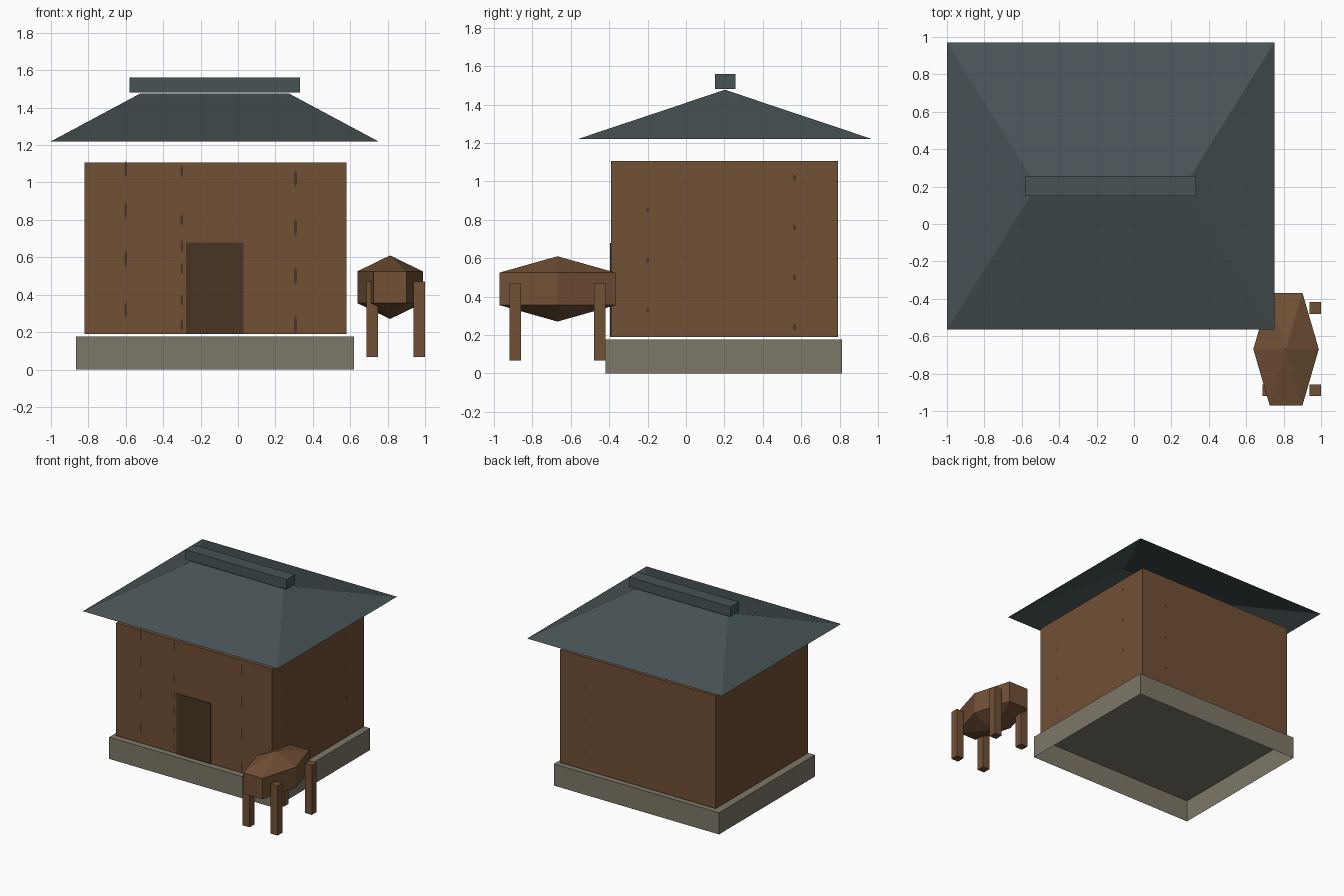
import bpy, bmesh, math
from mathutils import Vector

if "Cube" in bpy.data.objects:
    bpy.data.objects.remove(bpy.data.objects["Cube"])


def srgb(r, g, b):
    def lin(c):
        c /= 255
        return c / 12.92 if c <= 0.04045 else ((c + 0.055) / 1.055) ** 2.4
    return (lin(r), lin(g), lin(b), 1)


def material(name, rgb):
    m = bpy.data.materials.new(name)
    m.diffuse_color = srgb(*rgb)
    m.use_nodes = True
    m.node_tree.nodes["Principled BSDF"].inputs["Base Color"].default_value = m.diffuse_color
    return m


WOOD = material("brown_wood", (113, 80, 53))
DARK = material("dark_wood", (74, 53, 36))
STONE = material("grey_stone", (125, 119, 104))
SLATE = material("slate_roof", (72, 83, 85))


def finish(name, bm, mat, fix_normals=True):
    if fix_normals:
        bmesh.ops.recalc_face_normals(bm, faces=bm.faces)
    me = bpy.data.meshes.new(name)
    bm.to_mesh(me)
    bm.free()
    me.materials.append(mat)
    ob = bpy.data.objects.new(name, me)
    bpy.context.collection.objects.link(ob)
    return ob


def box(name, lo, hi, mat, open_bottom=False):
    bm = bmesh.new()
    bmesh.ops.create_cube(bm, size=1)
    for v in bm.verts:
        v.co = Vector([lo[i] if v.co[i] < 0 else hi[i] for i in range(3)])
    bmesh.ops.recalc_face_normals(bm, faces=bm.faces)
    if open_bottom:
        low = [f for f in bm.faces if f.normal.z < -0.5]
        bmesh.ops.delete(bm, geom=low, context='FACES')
    return finish(name, bm, mat, False)


# Stone plinth (hollow underneath), walls and door
box("stone_base", (-0.866, -0.418, 0), (0.62, 0.813, 0.176), STONE, True)
box("house_walls", (-0.822, -0.39, 0.19), (0.58, 0.792, 1.107), WOOD)
box("door", (-0.278, -0.396, 0.19), (0.03, -0.389, 0.68), DARK)

# Hipped roof, open underneath
bm = bmesh.new()
eave = [bm.verts.new((x, y, 1.22)) for x, y in
        ((-1, -0.564), (0.75, -0.564), (0.75, 0.97), (-1, 0.97))]
left, right = (bm.verts.new((x, 0.203, 1.477)) for x in (-0.52, 0.27))
for f in ((eave[0], eave[1], right, left), (eave[1], eave[2], right),
          (eave[2], eave[3], left, right), (eave[3], eave[0], left)):
    bm.faces.new(f)
finish("hipped_roof", bm, SLATE, False)

# Ridge beam
box("roof_ridge", (-0.58, 0.15, 1.48), (0.332, 0.257, 1.56), SLATE)

# Six-sided rounded trough body: two rings and two poles
bm = bmesh.new()
cx, cy, cz = 0.813, -0.669, 0.44
rings = []
for z in (-0.085, 0.085):
    rings.append([bm.verts.new((cx + 0.175 * math.cos(i * math.pi / 3),
                                cy + 0.348 * math.sin(i * math.pi / 3), cz + z))
                  for i in range(6)])
bottom = bm.verts.new((cx, cy, cz - 0.17))
top = bm.verts.new((cx, cy, cz + 0.17))
for i in range(6):
    j = (i + 1) % 6
    bm.faces.new((rings[0][i], rings[0][j], rings[1][j], rings[1][i]))
    bm.faces.new((rings[1][i], rings[1][j], top))
    bm.faces.new((rings[0][j], rings[0][i], bottom))
finish("stand_body", bm, WOOD)

# Four legs
for side, x in (("left", 0.686), ("right", 0.938)):
    for end, y in (("front", -0.92), ("back", -0.48)):
        box(f"{end}_{side}_leg", (x, y, 0.067), (x + 0.062, y + 0.062, 0.47), WOOD)


# Dark wood knots: thin lens-shaped plates on the walls
def knots(name, origin, along, normal, heights, half_w, half_h):
    bm = bmesh.new()
    a, n = Vector(along), Vector(normal)
    for z in heights:
        c = Vector((origin[0], origin[1], z)) + n * 0.002
        pts = [c + a * (half_w * math.cos(t)) + Vector((0, 0, half_h * math.sin(t)))
               for t in (i * math.pi / 3 + math.pi / 6 for i in range(6))]
        f = bm.faces.new([bm.verts.new(p) for p in pts])
        f.normal_update()
        if f.normal.dot(n) < 0:
            f.normal_flip()
    finish(name, bm, DARK, False)


X, Y = (1, 0, 0), (0, 1, 0)
FRONT, BACK, RIGHT = (0, -1, 0), (0, 1, 0), (1, 0, 0)
knots("front_knots_left", (-0.60, -0.39), X, FRONT, (0.32, 0.59, 0.85, 1.07), 0.009, 0.045)
knots("front_knots_middle", (-0.30, -0.39), X, FRONT, (0.24, 0.37, 0.54, 0.66, 0.80, 1.06), 0.008, 0.035)
knots("front_knots_right", (0.308, -0.39), X, FRONT, (0.24, 0.50, 0.76, 1.02), 0.009, 0.05)
knots("side_knots_front", (0.58, -0.20), Y, RIGHT, (0.33, 0.59, 0.85), 0.007, 0.015)
knots("side_knots_back", (0.58, 0.565), Y, RIGHT, (0.24, 0.50, 0.76, 1.02), 0.009, 0.018)
knots("back_knots", (0.36, 0.792), X, BACK, (0.33, 0.59, 0.86), 0.009, 0.013)
